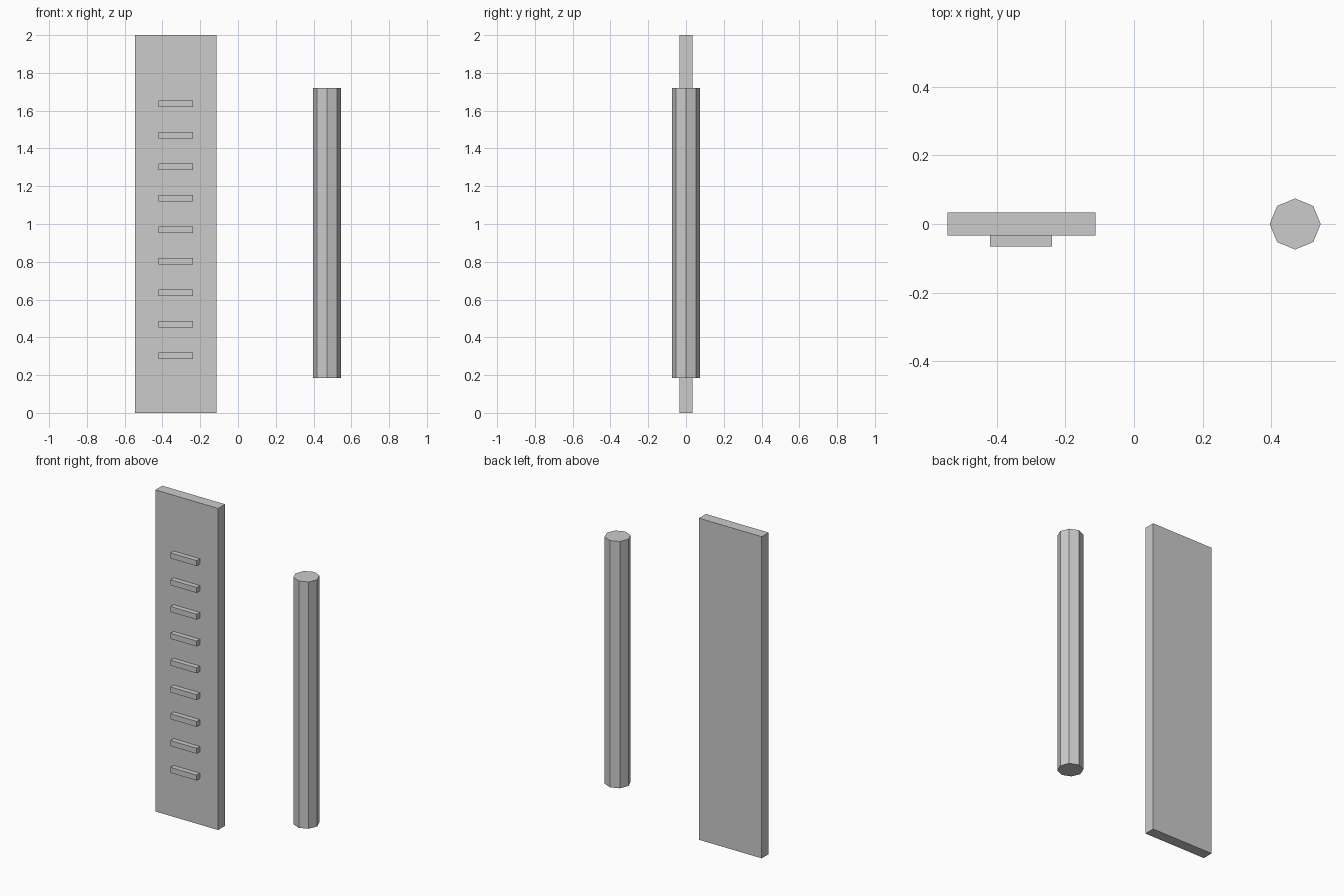
import bpy

if "Cube" in bpy.data.objects:
    bpy.data.objects.remove(bpy.data.objects["Cube"])


def box(name, x, y, z):
    """Axis-aligned box from (min, max) ranges."""
    centre = [(a + b) / 2 for a, b in (x, y, z)]
    size = [b - a for a, b in (x, y, z)]
    bpy.ops.mesh.primitive_cube_add(size=1, location=centre)
    ob = bpy.context.object
    ob.name = name
    ob.scale = size
    bpy.ops.object.transform_apply(location=False, rotation=False, scale=True)
    return ob


# Tall flat panel
box("panel", (-0.545, -0.113), (-0.034, 0.034), (0.0, 2.0))

# Evenly spaced slats on the front of the panel
for i in range(9):
    z = 0.303 + i * 0.1667
    box(f"slat_{i + 1}", (-0.42, -0.239), (-0.065, -0.034), (z - 0.017, z + 0.017))

# Separate eight-sided post
bottom, top, radius = 0.185, 1.72, 0.0745
bpy.ops.mesh.primitive_cylinder_add(vertices=8, radius=radius, depth=top - bottom,
                                    location=(0.545 - radius, 0, (bottom + top) / 2))
bpy.context.object.name = "post"
